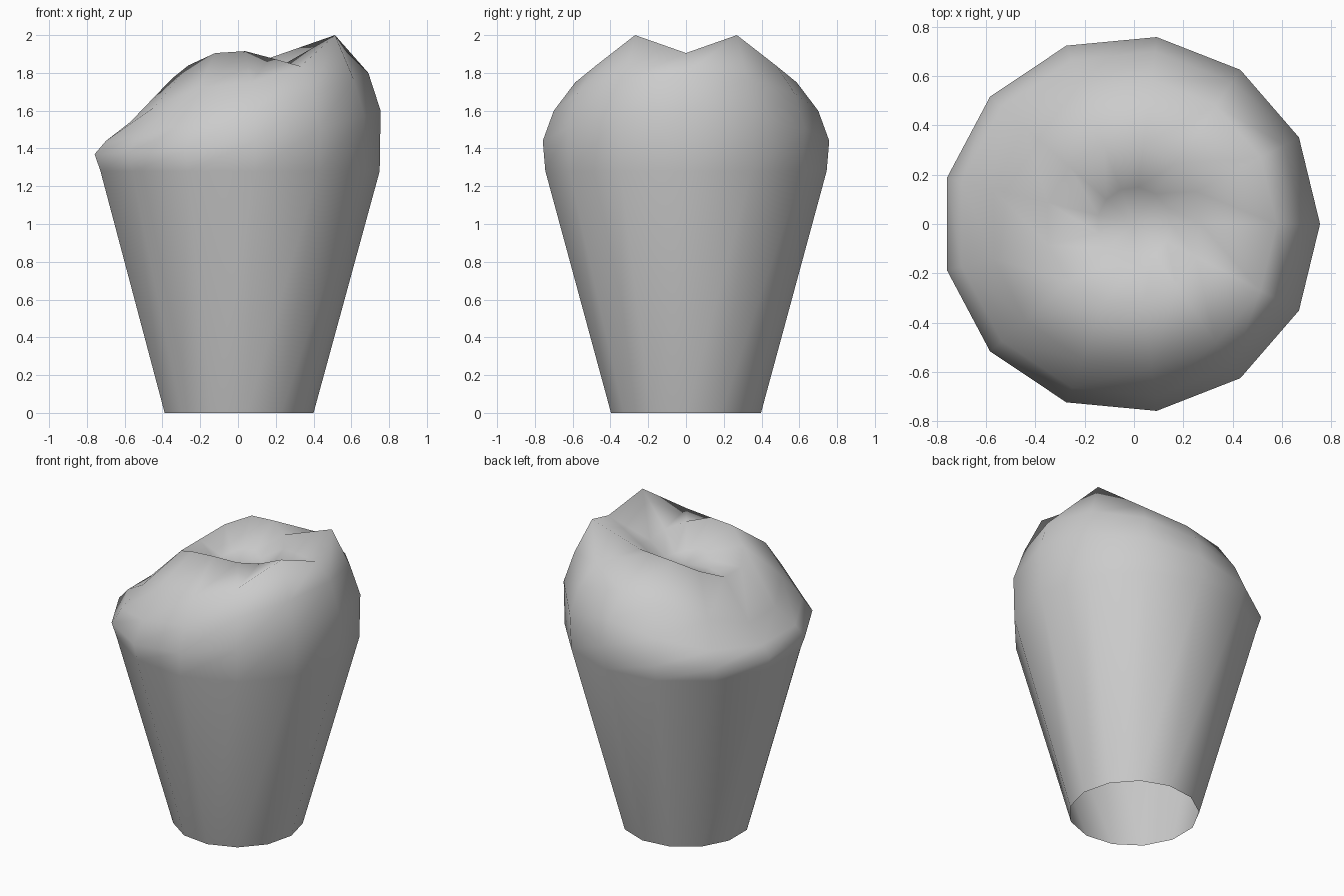
import bpy, bmesh, math

if "Cube" in bpy.data.objects:
    bpy.data.objects.remove(bpy.data.objects["Cube"])

N = 13

# Rings from root to chewing surface: (radii, heights) for spokes 0..6,
# the other spokes mirror these across y = 0
def same(v):
    return [v] * 7

rings = [
    (same(0.40), same(0.0)),
    (same(0.75), same(1.28)),
    # widest ring, tilted
    ([.755, .756, .76, .764, .774, .78, .782], [1.60, 1.57, 1.51, 1.44, 1.39, 1.375, 1.37]),
    # shoulder
    ([.69, .69, .70, .705, .71, .717, .72], [1.80, 1.77, 1.69, 1.60, 1.54, 1.47, 1.44]),
    # rim with the two tall cusps
    ([.58, .58, .585, .59, .59, .59, .587], [1.905, 2.0, 1.835, 1.75, 1.72, 1.62, 1.54]),
    # inner ridges
    ([.27, .283, .30, .32, .34, .35, .36], [1.82, 1.85, 1.88, 1.915, 1.905, 1.84, 1.77]),
    # basin
    (same(0.15), [1.74, 1.74, 1.75, 1.77, 1.77, 1.75, 1.73]),
]

bm = bmesh.new()
loops = []
for radii, heights in rings:
    loop = []
    for k in range(N):
        a = 2 * math.pi * k / N
        m = min(k, N - k)
        loop.append(bm.verts.new((radii[m] * math.cos(a), radii[m] * math.sin(a), heights[m])))
    loops.append(loop)

# Side and crown faces (the underside stays open)
for lo, hi in zip(loops, loops[1:]):
    for k in range(N):
        j = (k + 1) % N
        bm.faces.new((lo[k], lo[j], hi[j], hi[k]))

# Basin floor
centre = bm.verts.new((0, 0, 1.73))
for k in range(N):
    bm.faces.new((loops[-1][k], loops[-1][(k + 1) % N], centre))

for f in bm.faces:
    f.smooth = True
mesh = bpy.data.meshes.new("tooth")
bm.to_mesh(mesh)
bm.free()
bpy.context.collection.objects.link(bpy.data.objects.new("tooth", mesh))
